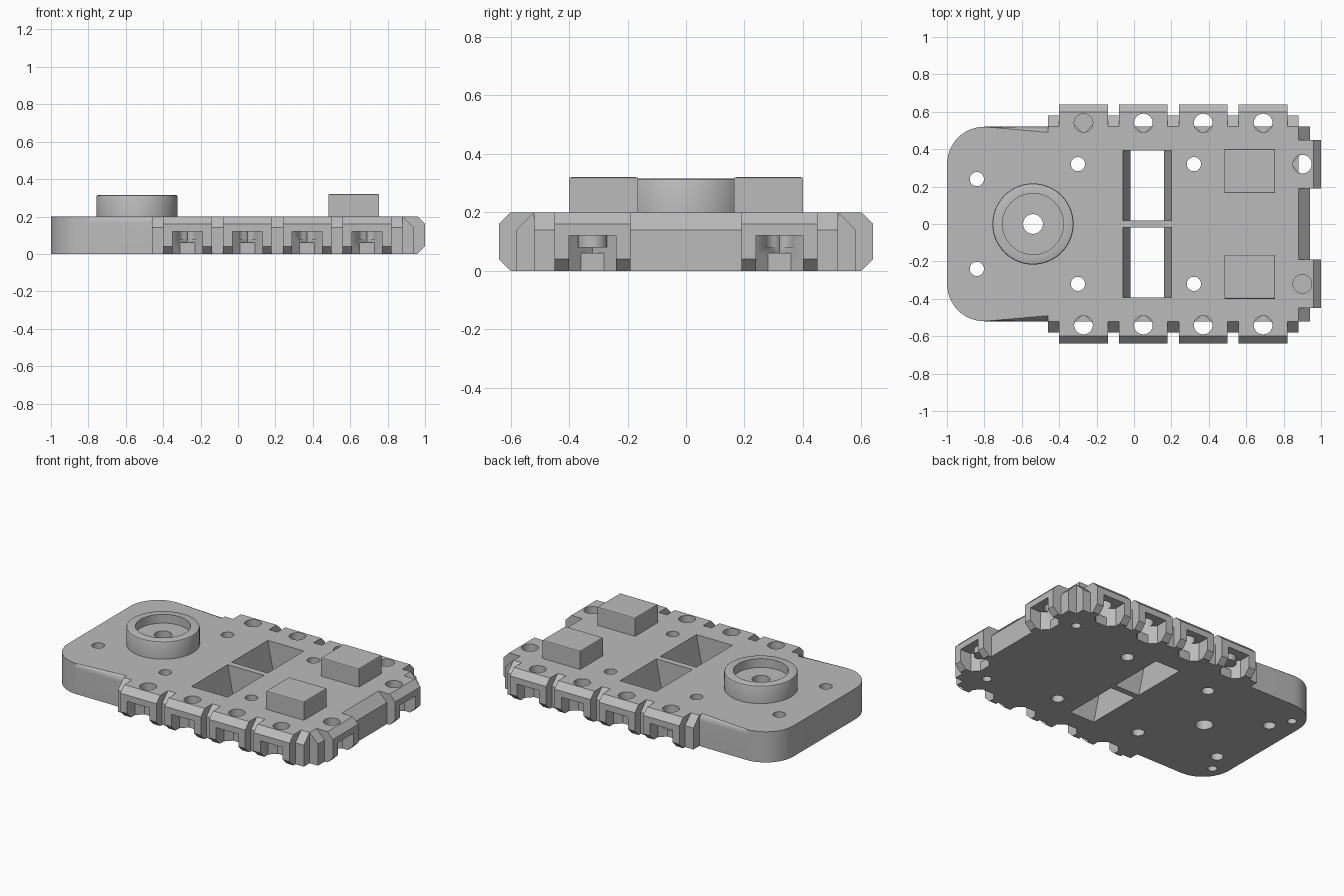
import bpy, bmesh, math
from mathutils import Vector

cube = bpy.data.objects.get("Cube")
if cube:
    bpy.data.objects.remove(cube)

grey = bpy.data.materials.new("plain_grey")
grey.use_nodes = True
GREY = (0.5, 0.5, 0.5, 1)
grey.diffuse_color = GREY
grey.node_tree.nodes["Principled BSDF"].inputs["Base Color"].default_value = GREY

TOP = 0.2


def loft(bm, lower, upper):
    """Closed solid between two matching outlines."""
    a = [bm.verts.new(p) for p in lower]
    b = [bm.verts.new(p) for p in upper]
    n = len(a)
    bm.faces.new(a)
    bm.faces.new(b[::-1])
    for i in range(n):
        j = (i + 1) % n
        bm.faces.new((a[i], b[i], b[j], a[j]))


def prism(bm, outline, z0, z1):
    loft(bm, [(x, y, z0) for x, y in outline], [(x, y, z1) for x, y in outline])


def cylinder(bm, x, y, r, z0, z1, sides=32):
    turn = [2 * math.pi * i / sides for i in range(sides)]
    prism(bm, [(x + r * math.cos(t), y + r * math.sin(t)) for t in turn], z0, z1)


def make(name, bm):
    bmesh.ops.recalc_face_normals(bm, faces=bm.faces)
    mesh = bpy.data.meshes.new(name)
    bm.to_mesh(mesh)
    bm.free()
    mesh.materials.append(grey)
    obj = bpy.data.objects.new(name, mesh)
    bpy.context.scene.collection.objects.link(obj)
    return obj


def activate(obj):
    bpy.ops.object.select_all(action='DESELECT')
    obj.select_set(True)
    bpy.context.view_layer.objects.active = obj


def combine(obj, helper, operation):
    helper.hide_render = True
    mod = obj.modifiers.new(operation.lower(), 'BOOLEAN')
    mod.operation, mod.solver, mod.object = operation, 'EXACT', helper
    activate(obj)
    bpy.ops.object.modifier_apply(modifier=mod.name)
    bpy.data.objects.remove(helper)


def smooth(obj):
    activate(obj)
    bpy.ops.object.shade_smooth_by_angle(angle=math.radians(30))


# Connector places: along an edge (u), outward (v), on three sides
back = lambda u, v: (u, v)
front = lambda u, v: (u, -v)
side = lambda u, v: (v + 0.36, u)
places = [(f, -0.27 + 0.32 * i) for f in (back, front) for i in range(4)]
places += [(side, -0.32), (side, 0.32)]

# Main slab with chamfered long edges
bm = bmesh.new()
section = [(-0.58, 0), (-0.58, 0.14), (-0.52, TOP), (0.52, TOP), (0.58, 0.14), (0.58, 0)]
loft(bm, [(-0.46, y, z) for y, z in section], [(0.88, y, z) for y, z in section])
plate = make("base_plate", bm)

# Chamfered strip across the +x end
bm = bmesh.new()
section = [(0.3, 0), (0.94, 0), (0.94, 0.14), (0.88, TOP), (0.3, TOP)]
loft(bm, [(x, -0.52, z) for x, z in section], [(x, 0.52, z) for x, z in section])
combine(plate, make("end_strip", bm), 'UNION')

# Rounded end with softened top edge
bm = bmesh.new()
arc = [math.radians(90 + 7.5 * i) for i in range(13)]
curve = [(-0.8 + 0.2 * math.cos(t), 0.32 + 0.2 * math.sin(t)) for t in arc]
outline = [(-0.4, 0.52)] + curve + [(x, -y) for x, y in curve[::-1]] + [(-0.4, -0.52)]
prism(bm, outline, 0, TOP)
rim = [e for e in bm.edges if all(v.co.z > 0.1 for v in e.verts)
       and not all(v.co.x > -0.5 for v in e.verts)]
bmesh.ops.bevel(bm, geom=rim, offset=0.035, segments=5, profile=0.5, affect='EDGES')
combine(plate, make("rounded_end", bm), 'UNION')

# Connector blocks
bm = bmesh.new()
section = [(0.46, 0), (0.6, 0), (0.64, 0.04), (0.64, 0.16), (0.6, TOP), (0.46, TOP)]
for f, c in places:
    loft(bm, *[[(*f(c + d, v), z) for v, z in section] for d in (-0.13, 0.13)])
combine(plate, make("connector_blocks", bm), 'UNION')

# Connector pockets: open below outside the floor edge, V-shaped behind it
jaw = [(0.08, 0.7), (0.08, 0.56), (0.04, 0.52), (-0.04, 0.52), (-0.08, 0.56), (-0.08, 0.7)]
wedge = [(0.08, 0.7), (0.08, 0.56), (0, 0.48), (-0.08, 0.56), (-0.08, 0.7)]
for name, shape, z0 in (("jaw_cutter", jaw, -0.05), ("wedge_cutter", wedge, 0.06)):
    bm = bmesh.new()
    for f, c in places:
        prism(bm, [f(c + u, v) for u, v in shape], z0, 0.12)
    combine(plate, make(name, bm), 'DIFFERENCE')

# Pin holes above the pockets
bm = bmesh.new()
for f, c in places:
    cylinder(bm, *f(c, 0.54), 0.05, 0.08, 0.25)
combine(plate, make("pin_cutter", bm), 'DIFFERENCE')

# Through holes, blind holes below and the two tapered slots
bm = bmesh.new()
cylinder(bm, -0.54, 0, 0.053, -0.05, 0.25)
for s in (-1, 1):
    for x, y in ((-0.84, 0.24), (-0.3, 0.32), (0.32, 0.32)):
        cylinder(bm, x, s * y, 0.038, -0.05, 0.25)
    for x, y in ((-0.91, 0.365), (0.79, 0.41)):
        cylinder(bm, x, s * y, 0.028, -0.05, 0.08)
    loft(bm, *[[(0.07 + i * h, s * y, z) for i, y in
                ((-1, 0.02), (1, 0.02), (1, 0.393), (-1, 0.393))]
               for h, z in ((0.08, -0.05), (0.14, 0.25))])
combine(plate, make("hole_cutter", bm), 'DIFFERENCE')
smooth(plate)

# Round hub with a stepped recess
bm = bmesh.new()
profile = [(0.053, TOP), (0.217, TOP), (0.217, 0.305), (0.214, 0.312), (0.207, 0.315),
           (0.163, 0.315), (0.163, 0.258), (0.053, 0.258)]
STEPS = 64
rings = [[bm.verts.new((-0.54 + r * math.cos(t), r * math.sin(t), z)) for r, z in profile]
         for t in (2 * math.pi * i / STEPS for i in range(STEPS))]
for i in range(STEPS):
    a, b = rings[i], rings[(i + 1) % STEPS]
    for j in range(len(profile)):
        k = (j + 1) % len(profile)
        bm.faces.new((a[j], b[j], b[k], a[k]))
smooth(make("round_hub", bm))

# Two raised blocks
for s, name in ((1, "back_block"), (-1, "front_block")):
    bm = bmesh.new()
    prism(bm, [(0.483, s * 0.165), (0.755, s * 0.165), (0.755, s * 0.4), (0.483, s * 0.4)],
          TOP, 0.32)
    rim = [e for e in bm.edges if all(v.co.z > 0.3 for v in e.verts)]
    bmesh.ops.bevel(bm, geom=rim, offset=0.006, segments=2, profile=0.5, affect='EDGES')
    make(name, bm)
